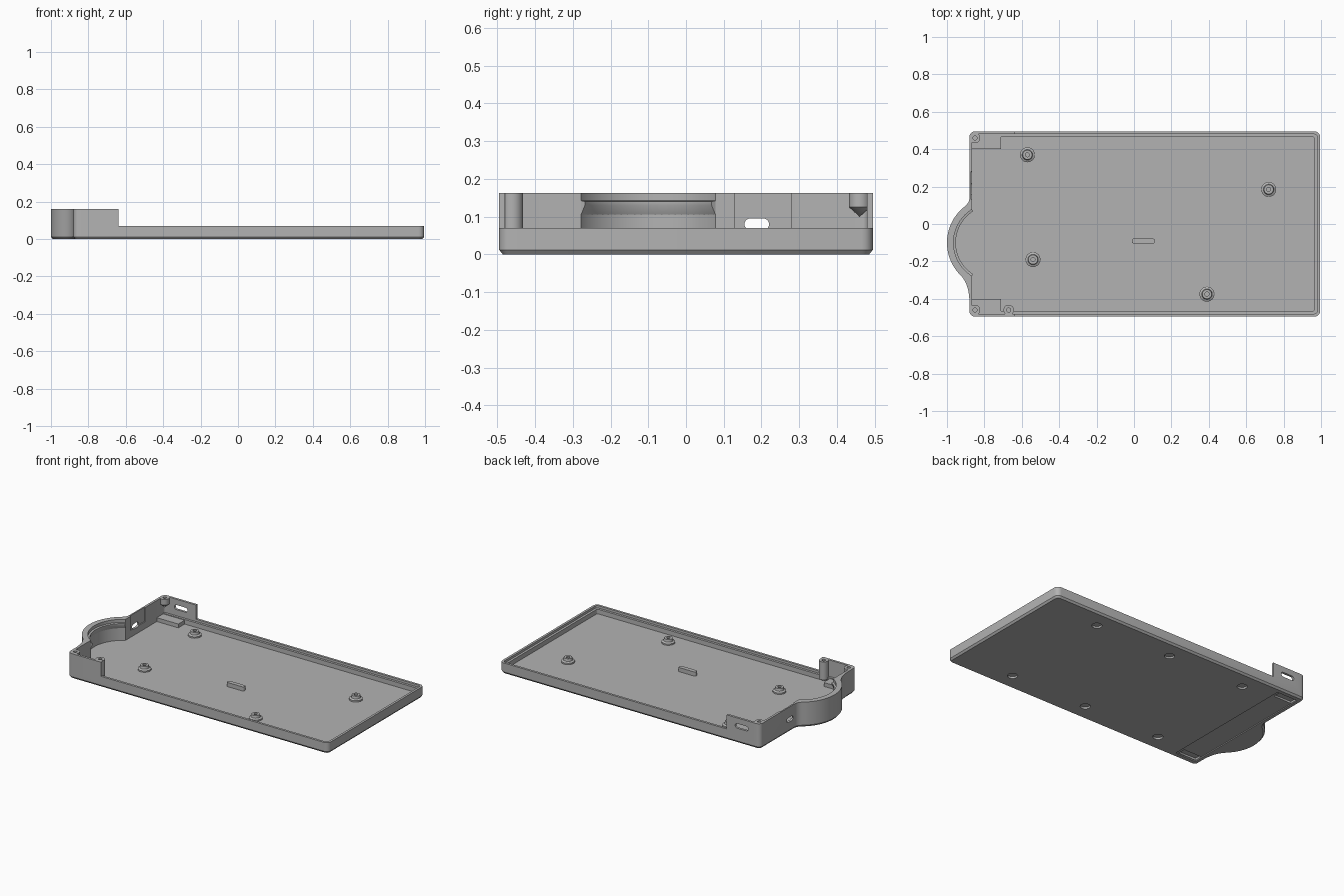
import bpy, bmesh
from math import sin, cos, radians, pi
from mathutils import Vector, Matrix

cube = bpy.data.objects.get("Cube")
if cube:
    bpy.data.objects.remove(cube)

grey = bpy.data.materials.new("plain_grey")
grey.use_nodes = True
COLOUR = (0.45, 0.45, 0.45, 1)
grey.diffuse_color = COLOUR
grey.node_tree.nodes["Principled BSDF"].inputs["Base Color"].default_value = COLOUR

WALL_TOP, RIM, FLOOR, LEDGE = 0.162, 0.07, 0.025, 0.055
HUB = Vector((-0.755, -0.1))   # centre of the round bulge


def arc(cx, cy, r, a0, a1, n):
    return [(cx + r * cos(radians(a0 + (a1 - a0) * i / n)),
             cy + r * sin(radians(a0 + (a1 - a0) * i / n))) for i in range(n + 1)]


def curve(a, b, c, n=8):
    a, b, c = Vector(a), Vector(b), Vector(c)
    return [tuple(a.lerp(b, i / n).lerp(b.lerp(c, i / n), i / n)) for i in range(n + 1)]


def rounded(x0, x1, y0, y1, r, n=6):
    return (arc(x1 - r, y0 + r, r, -90, 0, n) + arc(x1 - r, y1 - r, r, 0, 90, n)
            + arc(x0 + r, y1 - r, r, 90, 180, n) + arc(x0 + r, y0 + r, r, 180, 270, n))


def finish(name, bm):
    bmesh.ops.remove_doubles(bm, verts=bm.verts, dist=1e-5)
    bmesh.ops.recalc_face_normals(bm, faces=bm.faces)
    mesh = bpy.data.meshes.new(name)
    bm.to_mesh(mesh)
    bm.free()
    mesh.materials.append(grey)
    ob = bpy.data.objects.new(name, mesh)
    bpy.context.collection.objects.link(ob)
    return ob


def prism(name, pts, z0, z1, axes="xyz", chamfer=0):
    """Extrude an outline; axes names where its u, v and depth point."""
    bm = bmesh.new()
    base = bm.faces.new([bm.verts.new((u, v, z0 + chamfer)) for u, v in pts])
    top = bmesh.ops.extrude_face_region(bm, geom=[base], use_keep_orig=True)
    for v in top["geom"]:
        if isinstance(v, bmesh.types.BMVert):
            v.co.z = z1
    bmesh.ops.recalc_face_normals(bm, faces=bm.faces)
    if chamfer:
        bottom = min(bm.faces, key=lambda f: f.calc_center_median().z)
        bmesh.ops.inset_region(bm, faces=[bottom], thickness=chamfer * 0.8, depth=chamfer)
    for v in bm.verts:
        co = v.co.copy()
        for i, axis in enumerate(axes):
            v.co["xyz".index(axis)] = co[i]
    return finish(name, bm)


def lathe(name, profile, x, y, a0=0, a1=360, steps=32):
    """Turn a closed (radius, height) profile about an upright axis."""
    bm = bmesh.new()
    turns = [Matrix.Rotation(radians(a0 + (a1 - a0) * i / steps), 3, "Z") for i in range(steps + 1)]
    rings = [[bm.verts.new(t @ Vector((r, 0, z)) + Vector((x, y, 0))) for r, z in profile] for t in turns]
    for a, b in zip(rings, rings[1:]):
        for i in range(len(profile)):
            bm.faces.new((a[i - 1], a[i], b[i], b[i - 1]))
    if a1 - a0 < 360:
        bm.faces.new(rings[0])
        bm.faces.new(rings[-1])
    return finish(name, bm)


def cut(target, cutter):
    mod = target.modifiers.new("cut", "BOOLEAN")
    mod.operation, mod.solver, mod.object = "DIFFERENCE", "EXACT", cutter
    bpy.context.view_layer.objects.active = target
    bpy.ops.object.modifier_apply(modifier=mod.name)
    bpy.data.objects.remove(cutter)


# Outer shell with the round bulge on its narrow end
up, low = arc(*HUB, 0.245, 128, 225, 28), (-0.88, -0.42)
outline = (arc(0.965, -0.465, 0.03, -90, 0, 6) + arc(0.965, 0.465, 0.03, 0, 90, 6)
           + arc(-0.85, 0.465, 0.03, 90, 180, 6)
           + curve((-0.88, 0.14), (-0.88, 0.113), up[0])[:-1] + up
           + curve(up[-1], (-0.88, -0.321), low)[1:]
           + arc(-0.85, -0.465, 0.03, 180, 270, 6))
shell = prism("tray_shell", outline, 0, WALL_TOP, chamfer=0.012)

# Hollow inside, rim step and low main wall
HIGH = 0.3
cut(shell, prism("cavity", rounded(-0.865, 0.965, -0.465, 0.465, 0.01), FLOOR, HIGH))
cut(shell, prism("bulge_cavity", arc(*HUB, 0.21, 0, 355, 71), FLOOR, HIGH))
cut(shell, prism("rim_step", rounded(-0.864, 0.98, -0.48, 0.48, 0.015), LEDGE, HIGH))
cut(shell, prism("low_wall", rounded(-0.64, 1.2, -0.8, 0.8, 0.001, 1), RIM, HIGH))

# Ports through the end wall and the back wall
cut(shell, prism("port_recess", rounded(0.13, 0.28, RIM, HIGH, 0.001, 1), -0.871, -0.8, "yzx"))
cut(shell, prism("end_port", rounded(0.155, 0.22, 0.065, 0.095, 0.0148), -1.1, -0.8, "yzx"))
cut(shell, prism("back_port", rounded(-0.795, -0.7, 0.095, 0.125, 0.0148), 0.4, 0.6, "xzy"))

# Underside recesses
cut(shell, prism("channel", rounded(-0.85, -0.7, -0.46, 0.46, 0.005, 2), -0.1, 0.006))
for side in (-1, 1):
    y0, y1 = sorted((side * 0.405, side * 0.455))
    cut(shell, prism("pocket", rounded(-0.848, -0.72, y0, y1, 0.005, 2), -0.1, 0.018))
    for x in (-0.5, 0.05, 0.6):
        cut(shell, prism("foot_recess", arc(x, side * 0.38, 0.03, 0, 345, 23), -0.1, 0.012))

# Raised pads in the two tall corners
for side, label in ((-1, "front"), (1, "back")):
    y0, y1 = sorted((side * 0.4, side * 0.47))
    prism(label + "_corner_pad", rounded(-0.87, -0.71, y0, y1, 0.004, 2), 0.02, 0.05)

# Rib running round the inside of the bulge
lathe("bulge_rib", [(0.225, 0.1), (0.21, 0.105), (0.198, 0.13), (0.198, 0.14), (0.225, 0.145)],
      *HUB, 122, 238)

# Screw columns on the tall walls
for name, x, y, foot in (("front_corner_column", -0.85, -0.46, 0.02),
                         ("front_end_column", -0.67, -0.46, 0.02),
                         ("back_corner_column", -0.85, 0.46, 0.1)):
    lathe(name, [(0, foot), (0.028, foot + 0.025), (0.028, WALL_TOP),
                 (0.011, WALL_TOP), (0.011, 0.13), (0, 0.13)], x, y)

# Stepped standoffs and locating bar on the floor
for i, (x, y) in enumerate(((-0.57, 0.37), (-0.54, -0.19), (0.39, -0.375), (0.72, 0.185))):
    lathe(f"standoff_{i + 1}", [(0, 0.02), (0.04, 0.02), (0.04, 0.034), (0.028, 0.04), (0.025, 0.056),
                                (0.011, 0.056), (0.011, 0.03), (0, 0.03)], x, y)
prism("locating_bar", rounded(-0.012, 0.113, -0.105, -0.078, 0.012), 0.02, 0.052)

# Smooth the round faces, keep the edges crisp
bpy.ops.object.select_all(action="DESELECT")
for ob in bpy.context.scene.objects:
    if ob.type == "MESH":
        ob.select_set(True)
        bpy.context.view_layer.objects.active = ob
bpy.ops.object.shade_smooth_by_angle(angle=radians(30))
